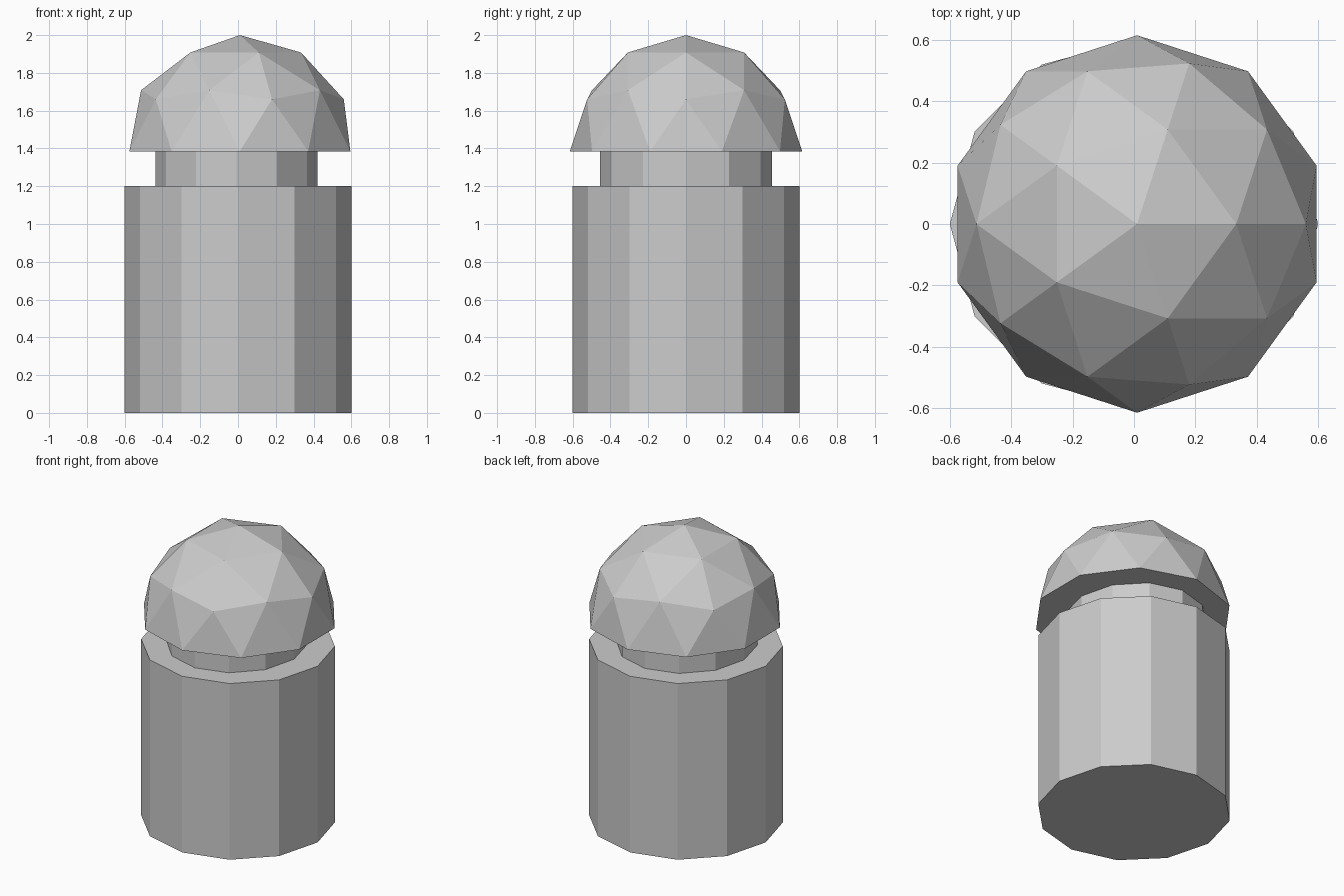
import bpy, bmesh
from mathutils import Matrix, Vector

if "Cube" in bpy.data.objects:
    bpy.data.objects.remove(bpy.data.objects["Cube"])


def add_object(name, bm):
    bmesh.ops.recalc_face_normals(bm, faces=bm.faces)
    mesh = bpy.data.meshes.new(name)
    bm.to_mesh(mesh)
    bm.free()
    obj = bpy.data.objects.new(name, mesh)
    bpy.context.collection.objects.link(obj)
    return obj


# Body and neck: one twelve-sided solid with a stepped-in, slightly oval neck
SIDES = 12
bm = bmesh.new()
bmesh.ops.create_cone(bm, cap_ends=True, segments=SIDES, radius1=0.6, radius2=0.6,
                      depth=1.2, matrix=Matrix.Translation((0, 0, 0.6)))
bm.normal_update()
top = next(f for f in bm.faces if f.normal.z > 0.9)
bmesh.ops.inset_individual(bm, faces=[top], thickness=0.1)
for v in top.verts:
    d = Vector((v.co.x, v.co.y, 0)).normalized()
    v.co = (d.x * 0.43 - 0.008, d.y * 0.454, 1.2)
neck = bmesh.ops.extrude_discrete_faces(bm, faces=[top])["faces"]
bmesh.ops.translate(bm, verts=neck[0].verts, vec=(0, 0, 0.185))
add_object("body_and_neck", bm)

# Dome head: upper half of a faceted sphere, closed underneath
bm = bmesh.new()
bmesh.ops.create_icosphere(bm, subdivisions=2, radius=0.615)
bmesh.ops.delete(bm, geom=[v for v in bm.verts if v.co.z < -0.01], context="VERTS")
bmesh.ops.holes_fill(bm, edges=[e for e in bm.edges if e.is_boundary], sides=0)
bmesh.ops.translate(bm, verts=bm.verts, vec=(0.01, 0, 1.385))
add_object("dome_head", bm)
